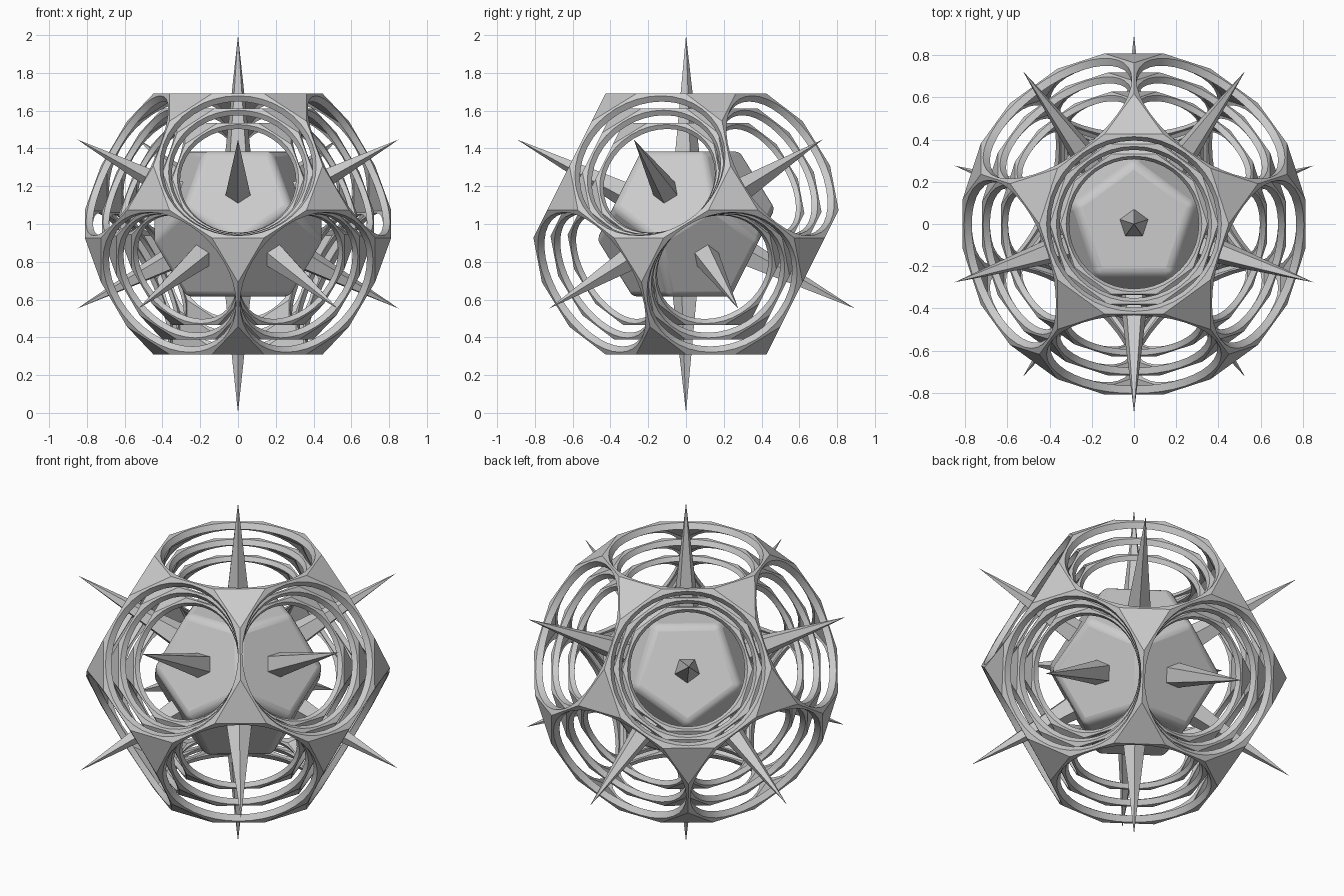
import bpy, bmesh
from math import cos, sin, atan, radians
from mathutils import Vector

if "Cube" in bpy.data.objects:
    bpy.data.objects.remove(bpy.data.objects["Cube"])

CENTER = Vector((0, 0, 1))
INR = 0.69                      # face distance of the outer shell
EDGE = INR / 1.11352            # matching dodecahedron edge

# twelve face frames: normal n, direction u to a pentagon corner, side v
normals = [Vector((0, 0, 1)), Vector((0, 0, -1))]
el = atan(0.5)
for k in range(5):
    a = radians(-90 + 72 * k)
    p = Vector((cos(el) * cos(a), cos(el) * sin(a), sin(el)))
    normals += [p, -p]


def frame(n):
    nb = next(m for m in normals if 0.3 < m.dot(n) < 0.6)
    u = (n * nb.dot(n) - nb).normalized()
    return n, u, n.cross(u)


frames = [frame(n) for n in normals]


def on_face(f, dist, radius, deg):
    n, u, v = f
    a = radians(deg)
    return n * dist + (u * cos(a) + v * sin(a)) * radius


def finish(name, bm):
    bmesh.ops.recalc_face_normals(bm, faces=bm.faces[:])
    me = bpy.data.meshes.new(name)
    bm.to_mesh(me)
    bm.free()
    ob = bpy.data.objects.new(name, me)
    ob.location = CENTER
    bpy.context.collection.objects.link(ob)
    return ob


def smooth(ob, deg):
    bpy.ops.object.select_all(action='DESELECT')
    ob.select_set(True)
    bpy.context.view_layer.objects.active = ob
    bpy.ops.object.shade_smooth_by_angle(angle=radians(deg))


# pierced truncated dodecahedron with a round hole in every face
def shell(name, scale, inner=0.955, sub=4):
    bm = bmesh.new()
    corner_r = EDGE / 5 ** 0.5 * 1.618034
    hole_r = 0.414
    for f in frames:
        n = f[0]
        rim = []
        for k in range(10):
            p = on_face(f, INR, corner_r, 18 + 36 * k)
            q = on_face(f, INR, corner_r, 54 + 36 * k)
            rim += [p.lerp(q, i / sub) for i in range(sub)]
        hole = [n * INR + (p - n * INR).normalized() * hole_r for p in rim]
        rows = [[bm.verts.new(c * scale * s) for c in pts]
                for pts, s in ((rim, 1), (hole, 1), (hole, inner), (rim, inner))]
        m = len(rim)
        for r0, r1 in zip(rows, rows[1:]):
            for i in range(m):
                j = (i + 1) % m
                bm.faces.new((r0[i], r0[j], r1[j], r1[i]))
    bmesh.ops.remove_doubles(bm, verts=bm.verts[:], dist=1e-4)
    # corner triangles close the remaining openings
    bmesh.ops.holes_fill(bm, edges=[e for e in bm.edges if e.is_boundary], sides=0)
    smooth(finish(name, bm), 25)


shell("outer_shell", 1.0)
shell("middle_shell", 0.888)
shell("inner_shell", 0.776)

# solid core with softened edges
bm = bmesh.new()
core_d = 0.385
for f in frames:
    for k in range(5):
        bm.verts.new(on_face(f, core_d, core_d / 1.11352 * 0.85065, 72 * k))
bmesh.ops.remove_doubles(bm, verts=bm.verts[:], dist=1e-3)
bmesh.ops.convex_hull(bm, input=bm.verts[:])
bmesh.ops.dissolve_limit(bm, angle_limit=radians(2), verts=bm.verts[:], edges=bm.edges[:])
core = finish("core", bm)
bev = core.modifiers.new("soft_edges", 'BEVEL')
bev.width = 0.03
bev.segments = 3
smooth(core, 30)

# five-sided spikes out of every core face
for i, f in enumerate(frames):
    bm = bmesh.new()
    base = [bm.verts.new(on_face(f, 0.375, 0.071, 72 * k)) for k in range(5)]
    tip = bm.verts.new(f[0])
    bm.faces.new(base)
    for k in range(5):
        bm.faces.new((base[k], base[(k + 1) % 5], tip))
    finish(f"spike_{i + 1}", bm)
